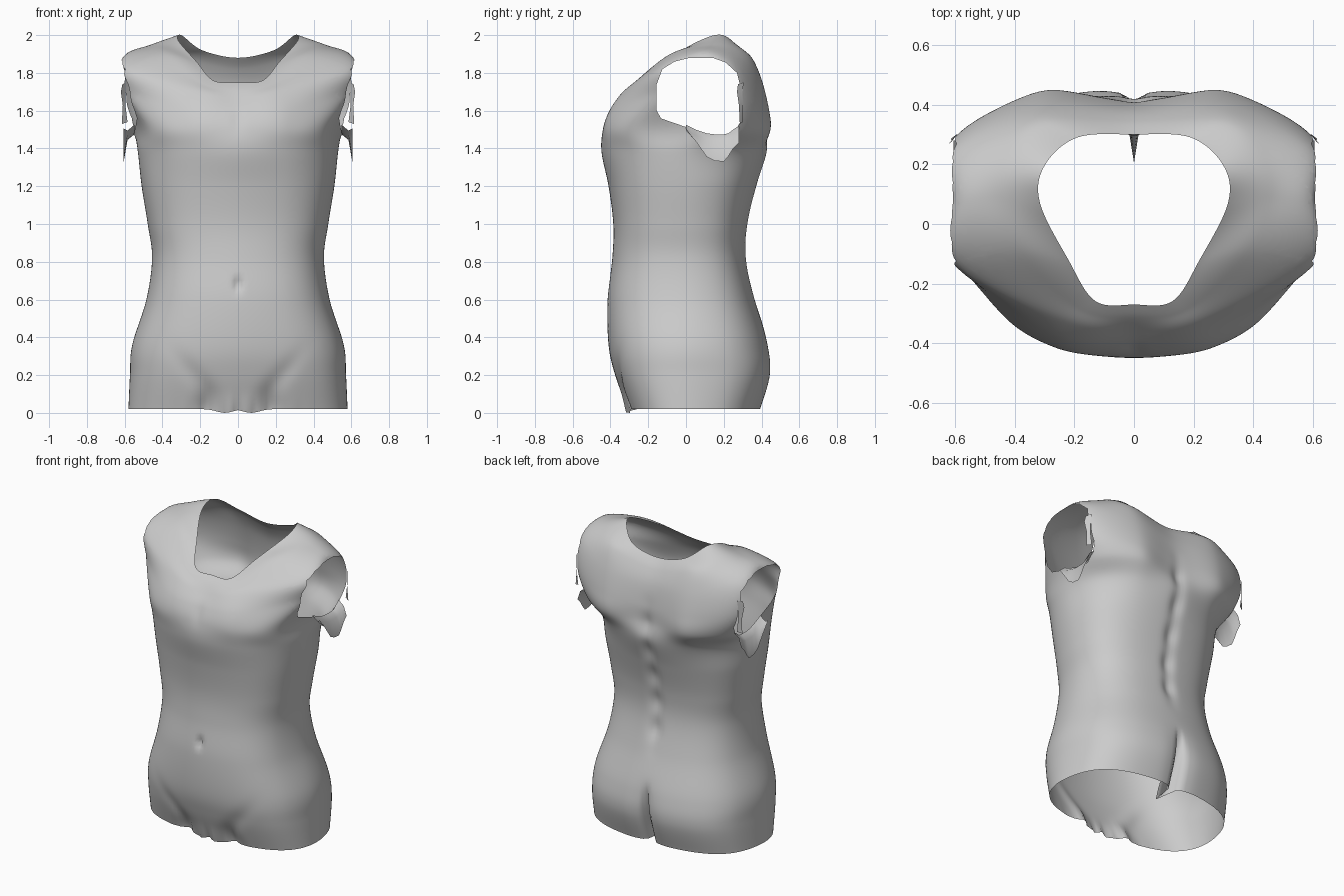
import bpy, bmesh, math
from mathutils import Vector

if "Cube" in bpy.data.objects:
    bpy.data.objects.remove(bpy.data.objects["Cube"])

grey = bpy.data.materials.new("plain grey")
grey.diffuse_color = (0.6, 0.6, 0.6, 1)
grey.use_nodes = True
grey.node_tree.nodes["Principled BSDF"].inputs["Base Color"].default_value = grey.diffuse_color

# lower body rings: height, half width, front y, back y, roundness
LOWER = [
    (0.02, 0.58, -0.31, 0.40, 2.5),
    (0.20, 0.572, -0.375, 0.452, 2.5),
    (0.36, 0.56, -0.41, 0.438, 2.4),
    (0.60, 0.485, -0.415, 0.365, 2.4),
    (0.82, 0.455, -0.39, 0.32, 2.4),
    (1.00, 0.478, -0.385, 0.328, 2.4),
    (1.20, 0.51, -0.41, 0.375, 2.3),
    (1.38, 0.53, -0.447, 0.43, 2.2),
]
# chest, shoulder and neck rings: seven points from front centre to back centre
UPPER = [
    [(0, -.44, 1.50), (.26, -.415, 1.50), (.47, -.265, 1.51), (.55, .06, 1.51),
     (.535, .29, 1.50), (.31, .435, 1.50), (0, .415, 1.50)],
    [(0, -.405, 1.59), (.26, -.38, 1.61), (.57, -.155, 1.68), (.60, .08, 1.70),
     (.60, .29, 1.66), (.32, .43, 1.62), (0, .41, 1.60)],
    [(0, -.355, 1.66), (.22, -.33, 1.70), (.59, -.13, 1.82), (.605, .08, 1.885),
     (.585, .26, 1.83), (.32, .395, 1.77), (0, .385, 1.73)],
    [(0, -.31, 1.715), (.18, -.285, 1.74), (.38, -.09, 1.895), (.46, .09, 1.945),
     (.43, .23, 1.94), (.30, .345, 1.885), (0, .345, 1.82)],
    [(0, -.27, 1.75), (.13, -.258, 1.76), (.22, -.12, 1.86), (.315, .07, 1.97),
     (.30, .195, 2.0), (.19, .29, 1.92), (0, .30, 1.88)],
]
# armhole outline in the side plane (y, z), clockwise and convex
HOLE = [(-.155, 1.60), (-.155, 1.74), (-.125, 1.82), (-.06, 1.86), (.02, 1.88), (.14, 1.88),
        (.21, 1.855), (.27, 1.80), (.30, 1.68), (.30, 1.56), (.27, 1.51), (.21, 1.47),
        (.11, 1.475), (-.02, 1.52), (-.13, 1.555)]


def spline(a, b, c, d, t):
    return 0.5 * (2 * b + (c - a) * t + (2 * a - 5 * b + 4 * c - d) * t * t
                  + (3 * b - a - 3 * c + d) * t ** 3)


def half_ring(z, w, yf, yb, n):
    pts = []
    for k in range(7):
        a = math.pi * k / 6
        s, c = abs(math.sin(a)), math.cos(a)
        depth = -yf if c > 0 else yb
        pts.append((w * s ** (2 / n) if 0 < k < 6 else 0,
                    -math.copysign(abs(c) ** (2 / n) * depth, c), z))
    return pts


def closed_curve(half, per):
    pts = [Vector(p) for p in half] + [Vector((-p[0], p[1], p[2])) for p in half[5:0:-1]]
    n = len(pts)
    return [spline(pts[i - 1], pts[i], pts[(i + 1) % n], pts[(i + 2) % n], j / per)
            for i in range(n) for j in range(per)]


def bump(v, s):
    return math.exp(-(v / s) ** 2)


def step(a, b, v):
    t = min(max((v - a) / (b - a), 0), 1)
    return t * t * (3 - 2 * t)


def sculpt(p):
    x, y, z = p
    ax = abs(x)
    if y < -0.1:
        # navel, breastbone dent, hip creases, groin folds
        y += 0.03 * bump(x, .017) * bump(z - .68, .03)
        y += 0.006 * bump(x, .03) * bump(z - 1.55, .06)
        along = (ax - .10) * .64 + (z - .04) * .77
        across = (ax - .10) * .77 - (z - .04) * .64
        y += 0.012 * bump(across, .045) * bump(along - .17, .17)
        y += 0.035 * bump(ax - .17, .05) * bump(z - .03, .09)
        y += 0.012 * math.cos(ax * 75) * bump(ax, .2) * bump(z, .07)
        z -= 0.02 * bump(ax - .07, .06) * (1 - step(.02, .12, z))
    elif y > 0.1:
        # spine groove with knobs, and the cleft at the seat
        groove = step(.55, .75, z) * (1 - step(1.4, 1.7, z))
        y -= (0.018 + 0.006 * math.cos(z * 34)) * bump(x, .04) * groove
        y -= 0.17 * bump(x, .017) * (1 - step(.08, .44, z))
        y -= 0.025 * bump(x, .08) * (1 - step(.15, .5, z))
        # shoulder blades
        y += 0.008 * bump(ax - .30, .10) * bump(z - 1.45, .15)
    return Vector((x, y, max(z, 0)))


def in_hole(y, z):
    return all((b[0] - a[0]) * (z - a[1]) - (b[1] - a[1]) * (y - a[0]) < 0
               for a, b in zip(HOLE, HOLE[1:] + HOLE[:1]))


def finish(bm, name):
    me = bpy.data.meshes.new(name)
    bm.to_mesh(me)
    bm.free()
    me.materials.append(grey)
    for f in me.polygons:
        f.use_smooth = True
    ob = bpy.data.objects.new(name, me)
    bpy.context.collection.objects.link(ob)
    return ob


# torso skin lofted through all rings
rings = [closed_curve(h, 14) for h in [half_ring(*r) for r in LOWER] + UPPER]
last = len(rings) - 1
rows = []
for i in range(last):
    quad = [rings[max(i - 1, 0)], rings[i], rings[i + 1], rings[min(i + 2, last)]]
    for j in range(9):
        rows.append([spline(*pts, j / 9) for pts in zip(*quad)])
rows.append(rings[last])

bm = bmesh.new()
grid = [[bm.verts.new(sculpt(p)) for p in row] for row in rows]
n = len(grid[0])
for lo, hi in zip(grid, grid[1:]):
    for c in range(n):
        d = (c + 1) % n
        bm.faces.new((lo[c], lo[d], hi[d], hi[c]))


# cut the armholes cleanly along each side of the outline
def near_arm(f):
    m = f.calc_center_median()
    return abs(m.x) > 0.45 and 1.42 < m.z < 1.92 and -0.22 < m.y < 0.36


for a, b in zip(HOLE, HOLE[1:] + HOLE[:1]):
    faces = [f for f in bm.faces if near_arm(f)]
    edges = {e for f in faces for e in f.edges}
    verts = {v for f in faces for v in f.verts}
    bmesh.ops.bisect_plane(bm, geom=list(verts) + list(edges) + faces, dist=1e-5,
                           plane_co=(0, a[0], a[1]),
                           plane_no=(0, a[1] - b[1], b[0] - a[0]))
gone = []
for f in bm.faces:
    m = f.calc_center_median()
    if near_arm(f) and in_hole(m.y, m.z):
        gone.append(f)
bmesh.ops.delete(bm, geom=gone, context='FACES')
finish(bm, "torso_skin")

# torn flap under each armhole: y, top height, bottom height
FLAP = [(.0, 1.525, 1.505), (.05, 1.50, 1.44), (.11, 1.48, 1.355), (.15, 1.475, 1.335),
        (.20, 1.475, 1.33), (.225, 1.48, 1.36), (.25, 1.50, 1.40), (.28, 1.52, 1.43)]
# torn tab behind each armhole: inner and outer edge points
TAB = [((.59, .305, 1.75), (.612, .275, 1.74)), ((.595, .30, 1.70), (.62, .27, 1.70)),
       ((.595, .30, 1.62), (.61, .28, 1.63)), ((.585, .30, 1.54), (.615, .285, 1.53))]
for side, label in ((1, "right"), (-1, "left")):
    for name, strips in (
            ("armhole_flap", [[(.548, y, t), (.585, y, t - .03), (.605, y, b)] for y, t, b in FLAP]),
            ("armhole_tab", TAB)):
        bm = bmesh.new()
        vs = [[bm.verts.new((side * p[0], p[1], p[2])) for p in s] for s in strips]
        for a, b in zip(vs, vs[1:]):
            for k in range(len(a) - 1):
                bm.faces.new((a[k], a[k + 1], b[k + 1], b[k]))
        bmesh.ops.recalc_face_normals(bm, faces=bm.faces[:])
        finish(bm, name + "_" + label)
